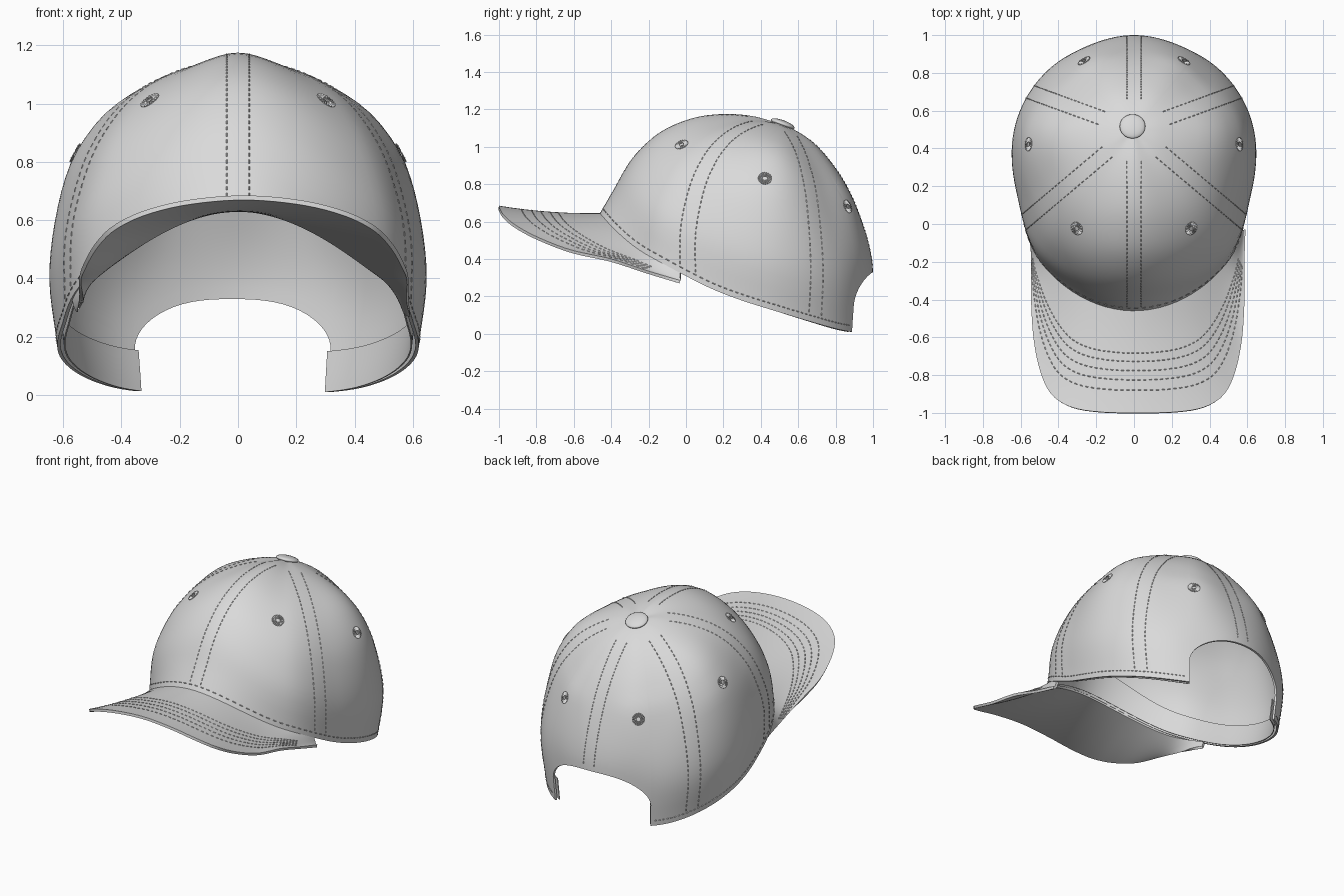
import bpy, bmesh
from math import sin, cos, radians, degrees, pi, sqrt
from mathutils import Vector

if "Cube" in bpy.data.objects:
    bpy.data.objects.remove(bpy.data.objects["Cube"])

fabric = bpy.data.materials.new("grey_fabric")
fabric.use_nodes = True
fabric.diffuse_color = (0.7, 0.7, 0.7, 1)
fabric.node_tree.nodes["Principled BSDF"].inputs["Base Color"].default_value = (0.7, 0.7, 0.7, 1)


def spline(keys, vals, x, flat_ends=False):
    """Smooth curve through the values at the given keys."""
    last = len(keys) - 1
    i = 0
    while i < last - 1 and x > keys[i + 1]:
        i += 1

    def tangent(k):
        if flat_ends and k in (0, last):
            return vals[0] * 0
        a, b = max(k - 1, 0), min(k + 1, last)
        return (vals[b] - vals[a]) / (keys[b] - keys[a])

    h = keys[i + 1] - keys[i]
    u = (x - keys[i]) / h
    return (vals[i] * ((1 + 2 * u) * (1 - u) ** 2) + tangent(i) * (h * u * (1 - u) ** 2)
            + vals[i + 1] * (u * u * (3 - 2 * u)) + tangent(i + 1) * (h * u * u * (u - 1)))


def chord_keys(pts):
    keys = [0.0]
    for a, b in zip(pts, pts[1:]):
        keys.append(keys[-1] + (b - a).length)
    return [k / keys[-1] for k in keys]


# Crown meridians: degrees from the front -> (radius, height), apex to rim
APEX = (0, 1.125)
MERIDIANS = {
    0: [(.15, 1.165), (.3, 1.175), (.45, 1.157), (.6, 1.1), (.7, 1.03), (.8, .92), (.89, .765), (.96, .645)],
    35: [(.15, 1.14), (.3, 1.125), (.45, 1.08), (.57, 1.015), (.68, .92), (.76, .81), (.83, .65), (.86, .42)],
    60: [(.12, 1.13), (.25, 1.105), (.38, 1.055), (.48, .99), (.57, .895), (.65, .75), (.71, .5), (.7, .235)],
    90: [(.1, 1.115), (.2, 1.085), (.3, 1.045), (.4, .99), (.49, .905), (.58, .74), (.635, .4), (.6, .115)],
    123: [(.1, 1.095), (.2, 1.04), (.3, .955), (.38, .855), (.45, .74), (.53, .5), (.558, .3), (.53, .03)],
    150: [(.1, 1.085), (.2, 1.02), (.3, .915), (.37, .82), (.43, .715), (.49, .5), (.508, .33), (.49, .005)],
    180: [(.1, 1.08), (.2, 1.005), (.3, .885), (.37, .77), (.43, .63), (.48, .47), (.5, .33), (.485, 0)],
}
ANGLES = list(MERIDIANS)
PROFILES = []
for pts in MERIDIANS.values():
    pts = [Vector(p) for p in [APEX] + pts]
    PROFILES.append((chord_keys(pts), pts))


def crown(deg, t, inset=0):
    folded = abs((deg + 180) % 360 - 180)
    r, z = spline(ANGLES, [spline(k, v, t) for k, v in PROFILES], folded, True)
    a = radians(deg)
    return Vector(((r - inset) * sin(a), 0.5 - (r - inset) * cos(a), z))


def crown_t(deg, z):
    """Position along a meridian where it reaches height z."""
    lo, hi = 0.3, 1.0
    for _ in range(18):
        mid = (lo + hi) / 2
        if crown(deg, mid).z > z:
            lo = mid
        else:
            hi = mid
    return hi


def finish(name, bm, thickness=0):
    mesh = bpy.data.meshes.new(name)
    bm.to_mesh(mesh)
    bm.free()
    ob = bpy.data.objects.new(name, mesh)
    bpy.context.collection.objects.link(ob)
    mesh.materials.append(fabric)
    bpy.ops.object.select_all(action='DESELECT')
    ob.select_set(True)
    bpy.context.view_layer.objects.active = ob
    if thickness:
        mod = ob.modifiers.new("thickness", 'SOLIDIFY')
        mod.thickness = thickness
        mod.offset = -1
        bpy.ops.object.modifier_apply(modifier=mod.name)
    bpy.ops.object.shade_smooth_by_angle(angle=radians(40))
    return ob


INSIDE = Vector((0, .4, .4))
BELOW = Vector((0, -.5, -5))


def sheet(name, columns, inside, thickness, closed=False):
    """Skin neighbouring columns of points, facing away from a point."""
    bm = bmesh.new()
    cols = [[bm.verts.new(p) for p in c] for c in columns]
    if closed:
        cols.append(cols[0])
    for a, b in zip(cols, cols[1:]):
        for j in range(min(len(a), len(b)) - 1):
            bm.faces.new((a[j], a[j + 1], b[j + 1], b[j]))
    bmesh.ops.remove_doubles(bm, verts=bm.verts, dist=1e-5)
    bm.normal_update()
    if sum(f.normal.dot(f.calc_center_median() - inside) * f.calc_area() for f in bm.faces) < 0:
        bmesh.ops.reverse_faces(bm, faces=bm.faces)
    return finish(name, bm, thickness)


# Crown shell with the arched opening at the back
OPEN_MID, OPEN_HALF, BAND = 182.3, 41.5, 0.14
UPPER, LOWER, AROUND = 24, 6, 96
columns, band = [], []
for i in range(AROUND + 1):
    deg = OPEN_MID + OPEN_HALF + (360 - 2 * OPEN_HALF) * i / AROUND
    split = crown_t(deg, crown(deg, 1).z + BAND)
    low = [split + (1 - split) * j / LOWER for j in range(LOWER + 1)]
    columns.append([crown(deg, split * j / UPPER) for j in range(UPPER)] + [crown(deg, t) for t in low])
    band.append([crown(deg, t, 0.024) for t in low])
for i in range(1, 30):
    off = -OPEN_HALF * cos(pi * i / 30)
    u = abs(sin(radians(off)) / sin(radians(OPEN_HALF)))
    deg = OPEN_MID + off
    split = crown_t(deg, .15 + .18 * sqrt(1 - u ** 2.6))
    columns.append([crown(deg, split * j / UPPER) for j in range(UPPER + 1)])
sheet("crown", columns, INSIDE, 0.012, closed=True)
sheet("sweatband", band, INSIDE, 0.005)

# Curved brim between the front rim and an outer edge
half = [(0, -1, .685), (.2, -.995, .668), (.35, -.97, .63), (.45, -.91, .58), (.51, -.8, .52),
        (.55, -.62, .45), (.565, -.4, .4), (.565, -.2, .335), (.57, -.03, .285)]
edge = [Vector((-x, y, z)) for x, y, z in half[:0:-1]] + [Vector(p) for p in half]
edge_keys = chord_keys(edge)


def brim(s, w):
    inner = crown(47 * s, 1, 0.006)
    outer = spline(edge_keys, edge, (s + 1) / 2) + Vector((.02, 0, 0))
    p = inner.lerp(outer, w)
    p.z -= 0.05 * w * (1 - w)
    return p


sheet("brim", [[brim(i / 40 - 1, j / 14) for j in range(15)] for i in range(81)], BELOW, 0.016)

# Button on top
bm = bmesh.new()
bmesh.ops.create_uvsphere(bm, u_segments=32, v_segments=12, radius=1)
button = finish("top_button", bm)
button.scale = (.068, .068, .02)
button.rotation_euler.x = radians(-20)
button.location = (-.008, .517, 1.122)


# Thread work
def normal(f, u, v, du, inside):
    p = f(u, v)
    n = (f(u + du, v) - f(u - du, v)).cross(f(u, v + .01) - f(u, v - .01)).normalized()
    return n if n.dot(p - inside) > 0 else -n


def thread(bm, p, q, n, w):
    side = (q - p).cross(n).normalized() * w
    a, b, c = [bm.verts.new(p + o) for o in (side, n * w, -side)]
    d, e, f = [bm.verts.new(q + o) for o in (side, n * w, -side)]
    for loop in ((a, b, e, d), (b, c, f, e), (c, b, a), (d, e, f)):
        bm.faces.new(loop)


def stitch_row(bm, f, path, count, du, inside):
    for i in range(count):
        u, v = path((i + .2) / count)
        thread(bm, f(u, v), f(*path((i + .7) / count)), normal(f, u, v, du, inside), .0025)


# Double rows beside each panel seam, and one row above the rim
bm = bmesh.new()
for seam in (0, 50, 110, 180, 250, 310):
    end = crown_t(180, .36) if seam == 180 else .97
    for shift in (-.038, .038):
        def path(k, seam=seam, shift=shift, end=end):
            t = .14 + (end - .14) * k
            p = crown(seam, t)
            return seam + degrees(shift / sqrt(p.x ** 2 + (p.y - .5) ** 2)), t
        stitch_row(bm, crown, path, 38, 1, INSIDE)
stitch_row(bm, crown, lambda k: (226 + 272 * k, .975), 110, 1, INSIDE)
finish("seam_stitches", bm)

bm = bmesh.new()
for w in (.42, .5, .59, .68, .78):
    stitch_row(bm, brim, lambda k, w=w: (-.85 + 1.7 * k, w), 70, .01, BELOW)
finish("brim_stitches", bm)

# Embroidered eyelets, one on each panel
bm = bmesh.new()
for deg, z in ((30, 1.01), (82, .83), (144, .68)):
    for side in (deg, -deg):
        t = crown_t(side, z)
        n = normal(crown, side, t, 1, INSIDE)
        c = crown(side, t) + n * .001
        across = n.cross(Vector((0, 0, 1))).normalized()
        up = across.cross(n)
        for i in range(20):
            a = 2 * pi * i / 20
            ray = across * cos(a) + up * sin(a)
            thread(bm, c + ray * .013, c + ray * .036, n, .005)
finish("eyelets", bm)
